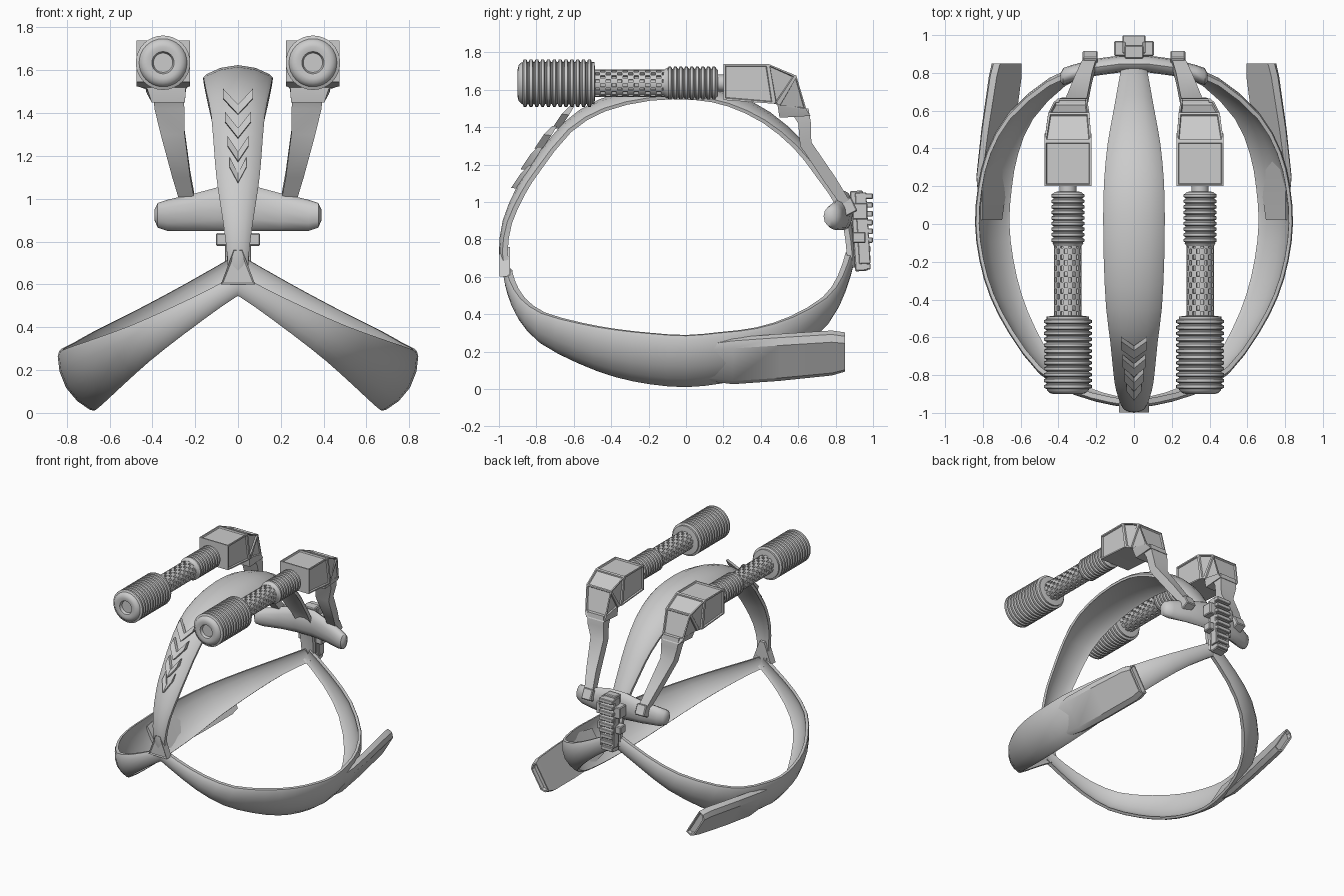
import bpy, bmesh, math
from mathutils import Vector

if "Cube" in bpy.data.objects:
    bpy.data.objects.remove(bpy.data.objects["Cube"])

def finish(bm, name, angle=35):
    bmesh.ops.recalc_face_normals(bm, faces=bm.faces[:])
    me = bpy.data.meshes.new(name)
    bm.to_mesh(me)
    bm.free()
    ob = bpy.data.objects.new(name, me)
    bpy.context.collection.objects.link(ob)
    bpy.ops.object.select_all(action='DESELECT')
    ob.select_set(True)
    bpy.context.view_layer.objects.active = ob
    bpy.ops.object.shade_smooth_by_angle(angle=math.radians(angle))
    return ob

def skin(rings, caps=True):
    """Bridge a list of equal-length point rings."""
    bm = bmesh.new()
    vs = [[bm.verts.new(p) for p in r] for r in rings]
    n = len(rings[0])
    for a, b in zip(vs, vs[1:]):
        for i in range(n):
            bm.faces.new((a[i], a[(i + 1) % n], b[(i + 1) % n], b[i]))
    if caps:
        bm.faces.new(vs[0])
        bm.faces.new(vs[-1])
    bmesh.ops.recalc_face_normals(bm, faces=bm.faces[:])
    return bm

def box(name, c, h, tilt=0, bevel=0.006):
    """Box with centre, half sizes and tilt about x."""
    ca, sa = math.cos(tilt), math.sin(tilt)
    rings = []
    for sz in (-1, 1):
        r = []
        for sx, sy in ((-1, -1), (1, -1), (1, 1), (-1, 1)):
            y, z = sy * h[1], sz * h[2]
            r.append((c[0] + sx * h[0], c[1] + y * ca - z * sa, c[2] + y * sa + z * ca))
        rings.append(r)
    bm = skin(rings)
    if bevel:
        bmesh.ops.bevel(bm, geom=bm.edges[:], offset=bevel, segments=1, affect='EDGES')
    return finish(bm, name)

def prism(name, pts, y0, y1, inset=0):
    bm = skin([[(x, y0, z) for x, z in pts], [(x, y1, z) for x, z in pts]])
    if inset:
        f = min(bm.faces, key=lambda f: f.calc_center_median().y)
        bmesh.ops.inset_individual(bm, faces=[f], thickness=inset, depth=-0.008)
    return finish(bm, name)

def smooth_path(pts):
    """Catmull-Rom: insert a midpoint in every span."""
    P = [Vector(p) for p in pts]
    out = []
    for i in range(len(P) - 1):
        a, d = P[max(i - 1, 0)], P[min(i + 2, len(P) - 1)]
        out += [P[i], (9 * (P[i] + P[i + 1]) - a - d) / 16]
    return out + [P[-1]]

def band(name, table, angle):
    """Ribbon in the plane through the y axis. Rows: y, radius, half width, z lift."""
    u = Vector((math.cos(angle), 0, math.sin(angle)))
    v = Vector((-math.sin(angle), 0, math.cos(angle)))
    P = smooth_path(table)
    rings = []
    for i, p in enumerate(P):
        a, b = P[max(i - 1, 0)], P[min(i + 1, len(P) - 1)]
        ty, tr = b[0] - a[0], b[1] - a[1]
        L = math.hypot(ty, tr)
        n = u * (ty / L) + Vector((0, -tr / L, 0))
        o = Vector((0, p[0], 0.6 + p[3])) + u * p[1]
        hw = p[2]
        sec = [(-1, .36), (-.9, .26), (-.5, .08), (0, 0), (.5, .08), (.9, .26), (1, .36)]
        outer = [o + v * (w * hw) - n * (d * hw) for w, d in sec]
        inner = [o + v * (w * hw * .97) - n * (d * hw * .7 + .034) for w, d in reversed(sec)]
        rings.append(outer + inner)
    return finish(skin(rings), name, 25)

# Three head bands
top = [(-.975, 0, .045, 0), (-1, .13, .05, 0), (-.98, .3, .07, 0), (-.91, .47, .095, 0),
       (-.83, .6, .108, 0), (-.66, .82, .125, 0), (-.46, .95, .148, 0), (-.2, 1.015, .16, 0),
       (.05, 1.02, .163, 0), (.25, .98, .158, 0), (.45, .88, .14, 0), (.62, .73, .11, 0),
       (.74, .57, .088, 0), (.86, .38, .065, 0), (.9, .2, .055, 0), (.91, .05, .05, 0)]
band("top_band", top, math.pi / 2)
side = [(-.975, 0, .045, 0), (-.96, .13, .05, 0), (-.91, .35, .07, 0), (-.8, .56, .095, 0),
        (-.6, .73, .125, 0), (-.4, .845, .147, 0), (-.2, .91, .158, 0), (0, .937, .16, 0),
        (.2, .92, .158, .01), (.4, .865, .145, .02), (.6, .74, .12, .045),
        (.78, .5, .085, .065), (.86, .25, .06, .08), (.9, 0, .05, .085)]
A = math.radians(31)
band("side_band_right", side, -A)
band("side_band_left", side, math.pi + A)

# Front hub plate and chevrons
prism("front_hub", [(-.02, .76), (.02, .76), (.08, .6), (-.08, .6)], -.998, -.94, .012)
for i, (z, y, w) in enumerate([(1.08, -.915, .04), (1.18, -.865, .05), (1.29, -.79, .06), (1.4, -.695, .07)]):
    rings = []
    for x, zz, yy in ((-w, .075, .05), (0, 0, 0), (w, .075, .05)):
        p = Vector((x, y + yy, z + zz))
        rings.append([p + Vector((0, -.02, -.005)), p + Vector((0, .02, -.01)),
                      p + Vector((0, .05, .04)), p + Vector((0, .025, .04))])
    finish(skin(rings), f"chevron_{i + 1}")

# Curved rear head pad
rings = []
for x, lo, hi in ((-.39, .9, .95), (-.375, .865, .98), (-.33, .85, .995), (-.2, .85, 1.025), (-.07, .85, 1.06),
                  (.07, .85, 1.06), (.2, .85, 1.025), (.33, .85, .995), (.375, .865, .98), (.39, .9, .95)):
    y = .85 - .075 * (abs(x) / .39) ** 2
    m, h, t = (lo + hi) / 2, (hi - lo) / 2, .045 if abs(x) < .38 else .02
    rings.append([(x, y + t * math.cos(k * math.pi / 6), m + h * math.sin(k * math.pi / 6)) for k in range(12)])
finish(skin(rings), "rear_pad", 45)

# Rear spine with toothed rail
box("rail_base", (0, .925, .845), (.05, .035, .215), .07)
for i in range(9):
    z = .655 + i * .047
    box(f"rail_tooth_{i + 1}", (0, .965 - .012 * (i < 3), z), (.06 if i > 2 else .05, .034, .015), 0, .004)
for s in (1, -1):
    box("rail_lug_lower", (s * .075, .925, .81), (.028, .035, .03))
    box("rail_lug_upper", (s * .075, .93, .95), (.03, .04, .045))
    box("rail_cheek", (s * .053, .945, .86), (.008, .03, .19), .06, .003)

def lathe(name, x, prof, n=32):
    rings = [[(x + r * math.cos(2 * math.pi * k / n), y, 1.635 + r * math.sin(2 * math.pi * k / n))
              for k in range(n)] for y, r in prof]
    return skin(rings), name

def ribs(y0, y1, count, lo, hi):
    d = (y1 - y0) / count
    return [(y0 + (i + f) * d, r) for i in range(count)
            for f, r in ((.05, lo), (.25, hi), (.7, hi), (.9, lo))]

for s, tag in ((1, "right"), (-1, "left")):
    gx = s * .35
    # Ribbed front cylinder with a recessed end
    prof = [(-.875, .012), (-.875, .045), (-.895, .052), (-.9, .075), (-.895, .095), (-.88, .11)]
    prof += ribs(-.875, -.5, 12, .112, .127) + [(-.49, .112), (-.485, .07)]
    finish(*lathe("front_cylinder_" + tag, gx, prof))
    # Perforated tube: every other face is pushed in
    bm, nm = lathe("perforated_tube_" + tag, gx, [(-.49 + i * .03, .073) for i in range(14)], 20)
    pick = []
    for f in bm.faces:
        c = f.calc_center_median()
        k = int((math.atan2(c.z - 1.635, c.x - gx) % (2 * math.pi)) / (math.pi / 10))
        if len(f.verts) == 4 and (k + int((c.y + .49) / .03)) % 2 == 0:
            pick.append(f)
    bmesh.ops.inset_individual(bm, faces=pick, thickness=.004, depth=0)
    bmesh.ops.inset_individual(bm, faces=pick, thickness=.001, depth=-.014)
    finish(bm, nm)
    # Ribbed collar and neck
    prof = [(-.12, .07), (-.1, .083)] + ribs(-.1, .165, 9, .077, .088) + [(.17, .07), (.172, .045), (.22, .045)]
    finish(*lathe("rear_collar_" + tag, gx, prof))
    # Housing and arm: top (y, z), bottom (y, z), centre x, half width
    housing = [(.2, 1.738, .2, 1.545, .35, .125), (.44, 1.738, .47, 1.525, .35, .125),
               (.59, 1.675, .49, 1.52, .345, .108), (.645, 1.49, .49, 1.515, .335, .09),
               (.665, 1.46, .5, 1.45, .325, .078)]
    arm = [(.655, 1.5, .55, 1.5, .327, .07), (.668, 1.42, .6, 1.42, .32, .07), (.67, 1.32, .61, 1.3, .305, .056),
           (.8, 1.13, .745, 1.1, .265, .042), (.885, .99, .84, .965, .232, .034)]
    for nm, rows, panels in (("housing_", housing, True), ("arm_", arm, False)):
        rings = [[(s * (x - h), ty, tz), (s * (x + h), ty, tz), (s * (x + h), by, bz), (s * (x - h), by, bz)]
                 for ty, tz, by, bz, x, h in rows]
        bm = skin(rings)
        if panels:
            fs = [f for f in bm.faces if f.calc_area() > .012 and f.normal.z > -.5 and f.normal.y > -.5]
            bmesh.ops.inset_individual(bm, faces=fs, thickness=.014, depth=0)
            bmesh.ops.inset_individual(bm, faces=fs, thickness=.006, depth=-.01)
        finish(bm, nm + tag)
    box("arm_foot_" + tag, (s * .232, .868, .975), (.04, .035, .042), .45)
    # Rearward stub growing out of the side band: y, radius, half width, half thickness
    u = Vector((s * math.cos(A), 0, -math.sin(A)))
    v = Vector((s * math.sin(A), 0, math.cos(A)))
    rings = []
    for y, r, w, t in ((.02, .89, .1, .015), (.25, .885, .135, .028), (.5, .85, .135, .032), (.78, .805, .128, .034), (.85, .795, .11, .034)):
        o = Vector((0, y, .6)) + u * r
        rings.append([o + v * a * w + u * b * t for a, b in
                      ((-1, -1), (-1, .2), (-.75, 1), (.75, 1), (1, .2), (1, -1))])
    bm = skin(rings)
    end = [max(bm.faces, key=lambda f: f.calc_center_median().y)]
    bmesh.ops.inset_individual(bm, faces=end, thickness=.012, depth=0)
    bmesh.ops.inset_individual(bm, faces=end, thickness=.001, depth=-.03)
    finish(bm, "side_stub_" + tag)
